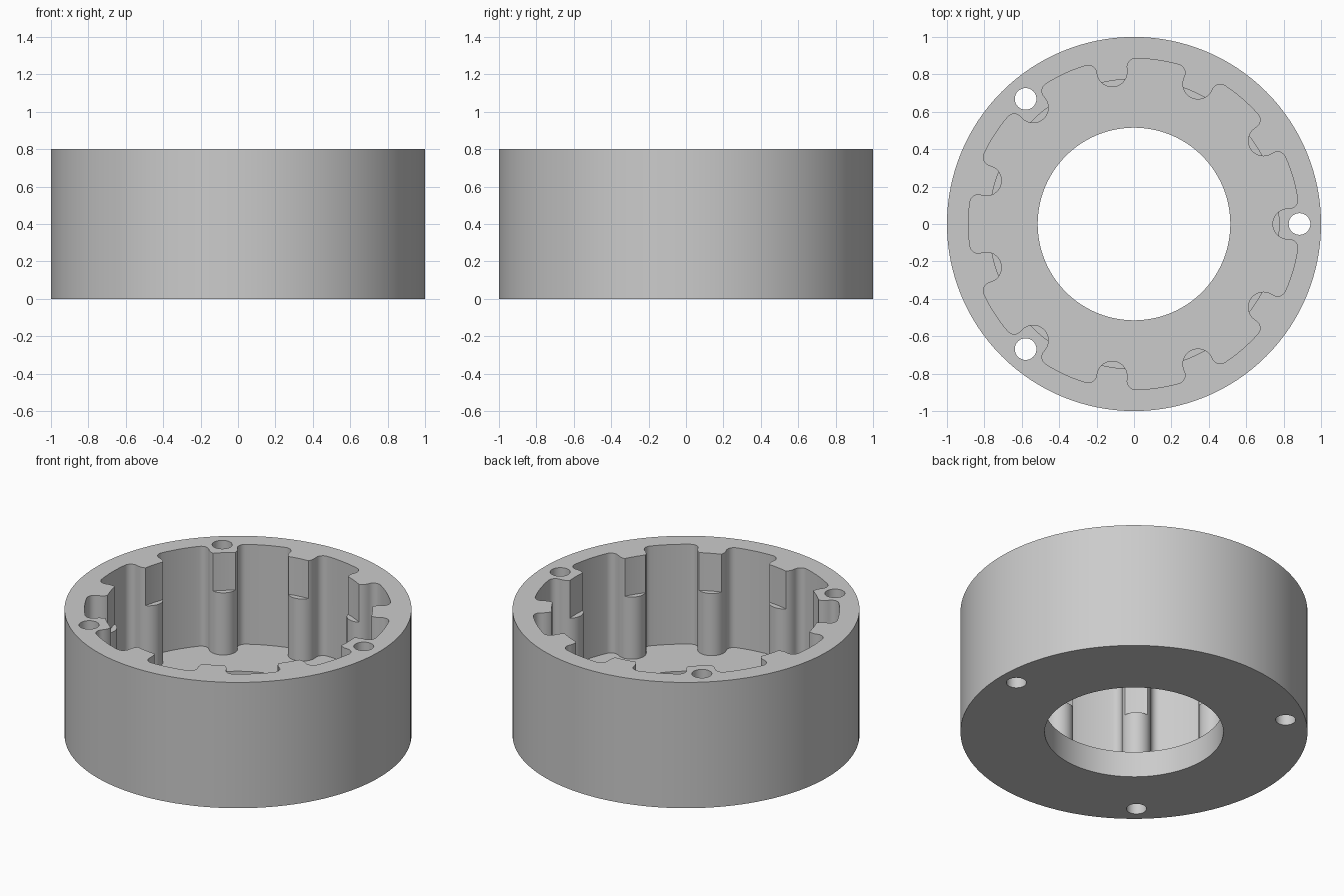
import bpy
import bmesh
from math import sin, cos, pi, sqrt, atan2, radians

cube = bpy.data.objects.get("Cube")
if cube:
    bpy.data.objects.remove(cube, do_unlink=True)

HEIGHT, FLOOR_Z, STEP_Z = 0.80, 0.165, 0.56
TEETH = 11
PITCH = 2 * pi / TEETH
POCKET_R = 0.885      # outer wall of the pockets
TOOTH_C, TOOTH_R = 0.823, 0.083
FILLET = 0.045
BORE_R = 0.775        # shallow bore that trims the tooth tips
HOLE_R = 0.515
SCREW_R = 0.058
TOP = HEIGHT + 0.2    # cutters overshoot the rim

grey = bpy.data.materials.new("light grey")
grey.use_nodes = True
colour = (0.6, 0.6, 0.6, 1)
grey.diffuse_color = colour
grey.node_tree.nodes["Principled BSDF"].inputs["Base Color"].default_value = colour


def prism(name, points, z0, z1):
    """Closed prism from a counter-clockwise outline."""
    bm = bmesh.new()
    base = bm.faces.new([bm.verts.new((x, y, z0)) for x, y in points])
    top = bmesh.ops.extrude_face_region(bm, geom=[base])["geom"]
    verts = [g for g in top if isinstance(g, bmesh.types.BMVert)]
    bmesh.ops.translate(bm, verts=verts, vec=(0, 0, z1 - z0))
    bmesh.ops.recalc_face_normals(bm, faces=bm.faces)
    mesh = bpy.data.meshes.new(name)
    bm.to_mesh(mesh)
    bm.free()
    mesh.materials.append(grey)
    obj = bpy.data.objects.new(name, mesh)
    bpy.context.collection.objects.link(obj)
    return obj


def circle(r, n, cx=0, cy=0):
    return [(cx + r * cos(2 * pi * i / n), cy + r * sin(2 * pi * i / n))
            for i in range(n)]


def spline_outline():
    """Pockets between round-nosed teeth, filleted at the outer corners."""
    v = TOOTH_R + FILLET
    u = sqrt((POCKET_R - FILLET) ** 2 - v ** 2)
    phi = atan2(v, u)
    n = 8
    half = []
    for i in range(n + 1):                      # tooth nose
        t = pi / 2 * i / n
        half.append((TOOTH_C - TOOTH_R * cos(t), TOOTH_R * sin(t)))
    for i in range(n + 1):                      # corner fillet
        t = -pi / 2 + (phi + pi / 2) * i / n
        half.append((u + FILLET * cos(t), v + FILLET * sin(t)))
    for i in range(1, 5):                       # pocket wall to mid-pocket
        t = phi + (PITCH / 2 - phi) * i / 4
        half.append((POCKET_R * cos(t), POCKET_R * sin(t)))
    tooth = [(x, -y) for x, y in half[-2:0:-1]] + half
    return [(x * cos(a) - y * sin(a), x * sin(a) + y * cos(a))
            for a in (k * PITCH for k in range(TEETH)) for x, y in tooth]


# Outer housing
housing = prism("ring_housing", circle(1, 128), 0, HEIGHT)

# Toothed cavity, tip relief bore, floor opening and screw holes
cutters = [
    prism("cavity_cutter", spline_outline(), FLOOR_Z, TOP),
    prism("relief_cutter", circle(BORE_R, 128), STEP_Z, TOP),
    prism("floor_hole_cutter", circle(HOLE_R, 96), -0.2, TOP),
]
for k in (0, 4, -4):
    a = k * PITCH
    cutters.append(prism("screw_hole_cutter",
                         circle(SCREW_R, 32, POCKET_R * cos(a), POCKET_R * sin(a)),
                         -0.2, TOP))

bpy.ops.object.select_all(action="DESELECT")
housing.select_set(True)
bpy.context.view_layer.objects.active = housing
for cutter in cutters:
    cutter.hide_render = True
    mod = housing.modifiers.new(cutter.name, "BOOLEAN")
    mod.operation = "DIFFERENCE"
    mod.solver = "EXACT"
    mod.object = cutter
    bpy.ops.object.modifier_apply(modifier=mod.name)
    bpy.data.objects.remove(cutter, do_unlink=True)

bpy.ops.object.shade_smooth_by_angle(angle=radians(30))
